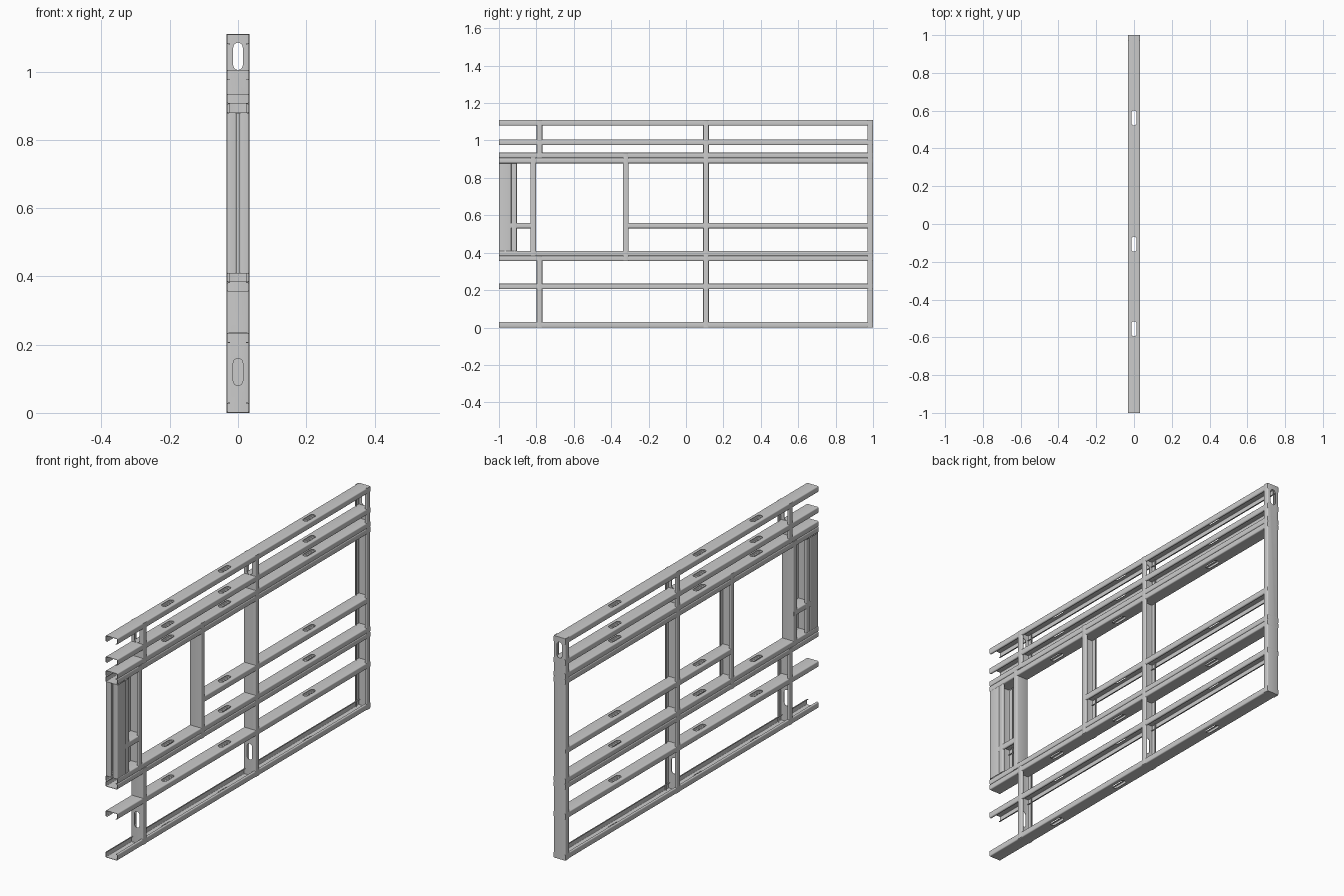
import bpy, bmesh, math
from mathutils import Vector

if "Cube" in bpy.data.objects:
    bpy.data.objects.remove(bpy.data.objects["Cube"])

HALF, DEPTH, LIP, T, R = 0.033, 0.03, 0.009, 0.002, 0.005
X, Y, Z = Vector((1, 0, 0)), Vector((0, 1, 0)), Vector((0, 0, 1))


def c_outline(half, depth):
    # Lipped C section with rounded bends: web at v=0, opening toward +v
    def side(d):
        pts = [(half - LIP, depth - d)]
        for cv, a0 in ((depth - R, 90), (R, 0)):
            for i in range(4):
                a = math.radians(a0 - 30 * i)
                pts.append((half - R + (R - d) * math.cos(a), cv + (R - d) * math.sin(a)))
        return pts + [(-u, v) for u, v in reversed(pts)]
    return side(0) + side(T)[::-1]


def prism(name, pts, place, sweep):
    bm = bmesh.new()
    face = bm.faces.new([bm.verts.new(place(p)) for p in pts])
    ext = bmesh.ops.extrude_face_region(bm, geom=[face])["geom"]
    bmesh.ops.translate(bm, vec=sweep, verts=[g for g in ext if isinstance(g, bmesh.types.BMVert)])
    bmesh.ops.recalc_face_normals(bm, faces=bm.faces)
    mesh = bpy.data.meshes.new(name)
    bm.to_mesh(mesh)
    bm.free()
    ob = bpy.data.objects.new(name, mesh)
    bpy.context.collection.objects.link(ob)
    return ob


def channel(name, origin, u, v, w, length, slots=(), half=HALF, depth=DEPTH):
    # Swept channel, with stadium slots through the web at distances along w
    ob = prism(name, c_outline(half, depth), lambda p: origin + u * p[0] + v * p[1], w * length)
    cutters = []
    for s in slots:
        pts = []
        for end in (1, -1):
            for i in range(9):
                a = math.pi * i / 8 + (0 if end > 0 else math.pi)
                pts.append((0.014 * math.cos(a), s + end * 0.026 + 0.014 * math.sin(a)))
        cut = prism("slot_cutter", pts, lambda p: origin - v * 0.004 + u * p[0] + w * p[1], v * 0.01)
        cut.hide_render = True
        mod = ob.modifiers.new("slot", "BOOLEAN")
        mod.object, mod.operation, mod.solver = cut, "DIFFERENCE", "EXACT"
        cutters.append(cut)
    if cutters:
        dg = bpy.context.evaluated_depsgraph_get()
        mesh = bpy.data.meshes.new_from_object(ob.evaluated_get(dg))
        ob.modifiers.clear()
        ob.data = mesh
        for cut in cutters:
            bpy.data.objects.remove(cut)
    ob.data.shade_smooth()
    ob.data.set_sharp_from_angle(angle=math.radians(40))
    return ob


def rail(name, web_z, up, y0=-1.0, y1=1.0, depth=DEPTH):
    slots = [y - y0 for y in (-0.555, -0.107, 0.562) if y0 < y < y1]
    channel(name, Vector((0, y0, web_z)), X, Z * up, Y, y1 - y0, slots, HALF - 0.0004, depth)


def stud(name, web_y, facing, z0, z1, slots=()):
    channel(name, Vector((0, web_y, z0)), X, Y * facing, Z, z1 - z0, [z - z0 for z in slots])


# Horizontal rails
rail("bottom_track", 0.0, 1)
rail("lower_rail", 0.235, -1)
rail("sill_lower", 0.355, 1, depth=0.0275)
rail("sill_upper", 0.41, -1, depth=0.0275)
rail("mid_rail", 0.56, -1, -0.333, 0.998)
rail("short_mid_rail", 0.56, -1, -0.938, -0.805)
rail("header_lower", 0.878, 1, depth=0.0285)
rail("header_upper", 0.935, -1, depth=0.0285)
rail("upper_rail", 1.005, -1)
rail("top_rail", 1.11, -1)

# Vertical studs
stud("end_stud", 1.0, -1, 0.0, 1.11, [1.045])
stud("main_stud", 0.092, 1, 0.001, 1.109, [0.12, 1.045])
stud("lower_side_stud", -0.798, 1, 0.001, 0.383, [0.12])
stud("upper_side_stud", -0.798, 1, 0.907, 1.109, [1.045])
stud("opening_jamb_left", -0.802, -1, 0.383, 0.908)
stud("opening_jamb_right", -0.337, 1, 0.356, 0.934)
stud("inner_corner_stud", -0.934, 1, 0.41, 0.878)

# Pair of corner studs turned to close the outer end
for side, label in ((-1, "left"), (1, "right")):
    channel("corner_stud_" + label, Vector((side * HALF, -0.967, 0.41)),
            Y, X * -side, Z, 0.468, depth=0.0285)
